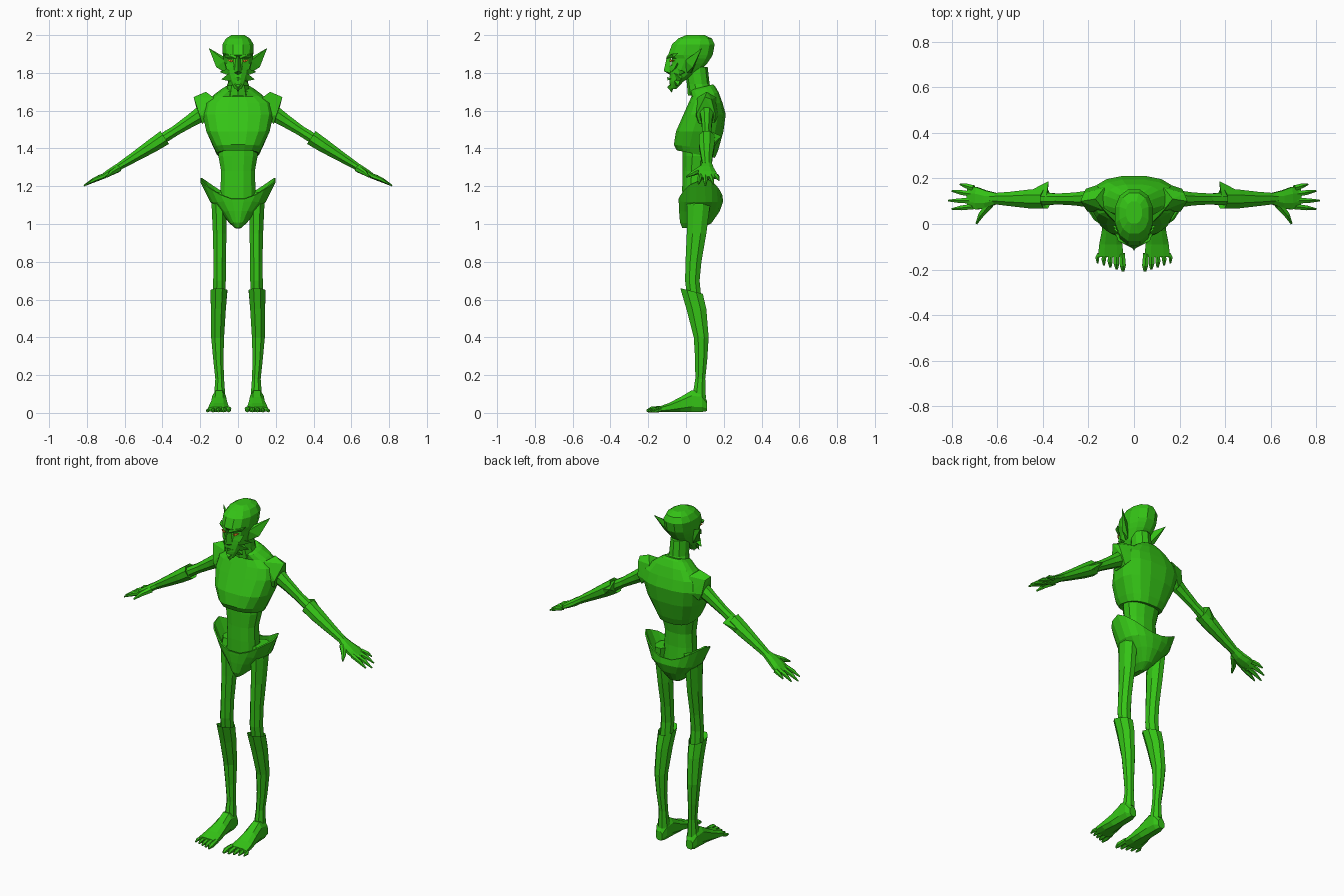
import bpy, bmesh, math
from mathutils import Vector

def material(name, rgb):
    m = bpy.data.materials.new(name)
    m.diffuse_color = (*rgb, 1)
    return m

GREEN = material("green", (0.035, 0.55, 0.008))
ORANGE = material("orange", (0.85, 0.25, 0.02))
X, Y, Z = Vector((1, 0, 0)), Vector((0, 1, 0)), Vector((0, 0, 1))

def loft(bm, rings, u=X, v=Y, n=10, e=2.0, caps=True):
    """Rings are (x, y, z, radius along u, radius along v, lean)."""
    u, v = Vector(u).normalized(), Vector(v).normalized()
    w, loops = u.cross(v), []
    for x, y, z, ru, rv, *lean in rings:
        loop = []
        for i in range(n):
            a = 2 * math.pi * (i + 0.5) / n
            c, s = (math.copysign(abs(t) ** (2 / e), t) for t in (math.cos(a), math.sin(a)))
            loop.append(bm.verts.new(Vector((x, y, z)) + u * ru * c + v * rv * s
                                     + w * (lean[0] if lean else 0) * s))
        loops.append(loop)
    for p, q in zip(loops, loops[1:]):
        for i in range(n):
            j = (i + 1) % n
            bm.faces.new((p[i], p[j], q[j], q[i]))
    if caps:
        bm.faces.new(loops[0][::-1])
        bm.faces.new(loops[-1])
    return loops

def tube(bm, pts, radii, n=6):
    d = Vector(pts[-1]) - Vector(pts[0])
    u = d.cross(Z).normalized()
    loft(bm, [(*p, r, r) for p, r in zip(pts, radii)], u, d.cross(u), n)

def hull(bm, pts):
    vs = [bm.verts.new(p) for p in pts]
    bmesh.ops.convex_hull(bm, input=vs)

def finish(name, bm, mirror=False, mat=GREEN, thick=0):
    bmesh.ops.recalc_face_normals(bm, faces=bm.faces)
    me = bpy.data.meshes.new(name)
    bm.to_mesh(me)
    bm.free()
    me.materials.append(mat)
    ob = bpy.data.objects.new(name, me)
    bpy.context.collection.objects.link(ob)
    if thick:
        ob.modifiers.new("thickness", 'SOLIDIFY').thickness = thick
    if mirror:
        m = ob.modifiers.new("mirror", 'MIRROR')
        m.use_clip = False
        m.use_mirror_merge = False
    return ob

def part(name, rings, mirror=False, **kw):
    bm = bmesh.new()
    loft(bm, rings, **kw)
    return finish(name, bm, mirror)

def hulls(name, groups, mirror=False, mat=GREEN):
    bm = bmesh.new()
    for g in groups:
        hull(bm, g)
    return finish(name, bm, mirror, mat)

def span(z, rx, y0, y1, lean=0, x=0):
    """Horizontal ring given by its front and back."""
    return (x, (y0 + y1) / 2, z, rx, (y1 - y0) / 2, lean)

# Head and neck
part("head", [span(1.715, .018, -.085, -.05), span(1.755, .042, -.088, -.012),
              span(1.80, .06, -.088, .07), span(1.85, .074, -.08, .115),
              span(1.875, .08, -.078, .132), span(1.895, .083, -.098, .145),
              span(1.95, .085, -.078, .155), span(1.982, .066, -.045, .14),
              span(2.0, .036, 0, .10)], n=12, e=2.3)
part("neck", [span(1.68, .07, .01, .16), span(1.74, .055, .005, .125),
              span(1.83, .052, -.01, .115)], n=10)

# Face details
hulls("nose", [[(0, -.118, 1.81), (-.02, -.085, 1.80), (.02, -.085, 1.80),
                (0, -.085, 1.79), (0, -.10, 1.89), (-.012, -.08, 1.88), (.012, -.08, 1.88)]])
hulls("brow", [[(.008, -.106, 1.875), (.01, -.10, 1.892), (.07, -.075, 1.90),
                (.082, -.04, 1.905), (.068, -.066, 1.882), (.03, -.06, 1.89)]], True)
hulls("cheekbone", [[(.022, -.088, 1.835), (.07, -.045, 1.855), (.06, -.062, 1.82),
                     (.03, -.085, 1.80), (.045, -.04, 1.83)]], True)
hulls("lips", [[(-.032, -.08, 1.768), (.032, -.08, 1.768), (0, -.10, 1.778),
                (0, -.098, 1.76), (0, -.07, 1.768)]])
hulls("eye", [[(.02, -.083, 1.862), (.058, -.072, 1.869), (.038, -.088, 1.872),
               (.04, -.088, 1.857), (.04, -.055, 1.864)]], True, ORANGE)
hulls("ear", [[(.07, -.005, 1.865), (.074, .035, 1.885), (.066, .03, 1.80),
               (.062, .005, 1.80), (.115, .035, 1.83), (.155, .085, 1.932)]], True)
hulls("jaw_whisker", [
    [(.05, -.05, 1.825), (.055, -.01, 1.80), (.045, -.04, 1.785), (.098, -.005, 1.805)],
    [(.045, -.065, 1.80), (.05, -.02, 1.785), (.038, -.05, 1.755), (.09, -.02, 1.765)],
    [(.03, -.075, 1.775), (.045, -.03, 1.765), (.02, -.06, 1.735), (.06, -.04, 1.732)]], True)
hulls("chin_tuft", [[(-.02, -.085, 1.74), (.02, -.085, 1.74), (0, -.06, 1.74),
                     (0, -.10, 1.725), (0, -.075, 1.695)]])

# Chest armour with collar
part("chest", [span(1.375, .085, -.03, .135, -.02), span(1.37, .112, -.05, .155, -.02),
               span(1.405, .13, -.066, .172, -.015), span(1.49, .17, -.055, .20),
               span(1.58, .19, -.015, .212), span(1.64, .178, .012, .195),
               span(1.685, .125, .028, .175, .01), span(1.715, .082, .02, .155, .015),
               span(1.725, .062, .025, .145, .015)], n=16, e=2.6)
hulls("shoulder_guard", [[(.13, .06, 1.67), (.13, .16, 1.67), (.17, .11, 1.70),
                          (.235, .10, 1.672), (.222, .135, 1.66), (.205, .055, 1.58),
                          (.212, .155, 1.58), (.19, .07, 1.53), (.15, .05, 1.56),
                          (.15, .175, 1.58), (.19, .15, 1.535)]], True)

# Waist
part("waist", [span(1.09, .10, -.022, .13), span(1.20, .095, -.022, .12),
               span(1.28, .092, -.02, .12), span(1.36, .107, -.02, .135),
               span(1.40, .105, -.02, .14)], n=12, e=2.3)

# Hip guard: an open bowl whose rim rises to points at both sides
bm = bmesh.new()
loops = loft(bm, [span(.985, .012, -.015, .08), span(1.01, .04, -.025, .13),
                  span(1.07, .092, -.03, .172), span(1.12, .142, -.032, .19),
                  span(1.18, .172, -.032, .185)], n=20, e=2.3, caps=False)
bm.faces.new(loops[0][::-1])
for p in loops[-1]:
    side = min(1, abs(p.co.x) / .17)
    front = p.co.y < .07
    p.co.z = (1.13 if front else 1.15) + .095 * side ** 2
    p.co.x *= 1 + .13 * side ** 4
finish("hip_guard", bm, thick=.008)

# Legs
part("thigh", [span(1.17, .045, .015, .135, 0, .095), span(1.10, .043, 0, .132, 0, .10),
               span(.95, .039, 0, .112, 0, .097), span(.80, .035, -.006, .085, 0, .097),
               span(.70, .036, -.008, .075, 0, .098), span(.60, .036, .005, .085, 0, .10)],
     True, n=8)
part("shin_guard", [span(.62, .034, .0, .075, -.015, .10), span(.645, .048, -.035, .094, -.016, .101),
                    span(.55, .043, -.002, .112, 0, .104), span(.40, .037, .038, .123, 0, .108),
                    span(.28, .029, .046, .115, 0, .104), span(.18, .025, .047, .104, 0, .097),
                    span(.08, .033, .03, .108, 0, .097)], True, n=8)

# Feet and toes
part("foot", [(.10, .112, .036, .022, .028), (.10, .085, .058, .036, .056),
              (.10, .03, .062, .038, .061), (.10, -.03, .044, .044, .042),
              (.102, -.09, .028, .054, .026), (.102, -.145, .018, .06, .015)],
     True, v=Z, n=8, e=2.6)
bm = bmesh.new()
for i in range(5):
    x, r = .053 + i * .025, .017 - i * .0015
    tip = -.208 + .009 * i
    tube(bm, [(x, -.13, r + .006), (x - .004 + i * .003, tip + .025, r + .001),
              (x - .005 + i * .003, tip, r * .6)], [r * .85, r * .9, r * .4])
finish("toes", bm, True)

# Arms
ARM = dict(u=Y, v=(.55, 0, .83))
part("upper_arm", [(.16, .11, 1.605, .045, .05), (.25, .11, 1.547, .031, .037),
                   (.33, .11, 1.495, .026, .029), (.41, .11, 1.445, .03, .03)], True, n=8, **ARM)
part("forearm_guard", [(.395, .11, 1.453, .03, .03), (.388, .11, 1.458, .046, .044),
                       (.45, .11, 1.417, .045, .04), (.54, .11, 1.36, .034, .03),
                       (.625, .112, 1.307, .025, .021)], True, n=8, **ARM)
hulls("elbow_spike", [[(.375, .188, 1.465), (.385, .12, 1.495), (.38, .12, 1.425),
                       (.46, .145, 1.425), (.45, .14, 1.395)]], True)

# Hands
part("palm", [(.605, .112, 1.32, .026, .02), (.65, .108, 1.29, .042, .022),
              (.69, .113, 1.267, .053, .018), (.73, .116, 1.243, .05, .011)], True, n=8, **ARM)
bm = bmesh.new()
for y0, tx, ty in [(.158, .765, .175), (.13, .80, .145), (.102, .816, .103), (.077, .80, .066)]:
    a, b = Vector((.705, y0, 1.256)), Vector((tx, ty, 1.203 + (.816 - tx) * .55))
    tube(bm, [a, a.lerp(b, .55) + Vector((0, 0, .004)), b], [.014, .012, .004])
tube(bm, [(.635, .085, 1.292), (.672, .04, 1.27), (.692, .002, 1.25)], [.02, .014, .005])
finish("fingers", bm, True)
